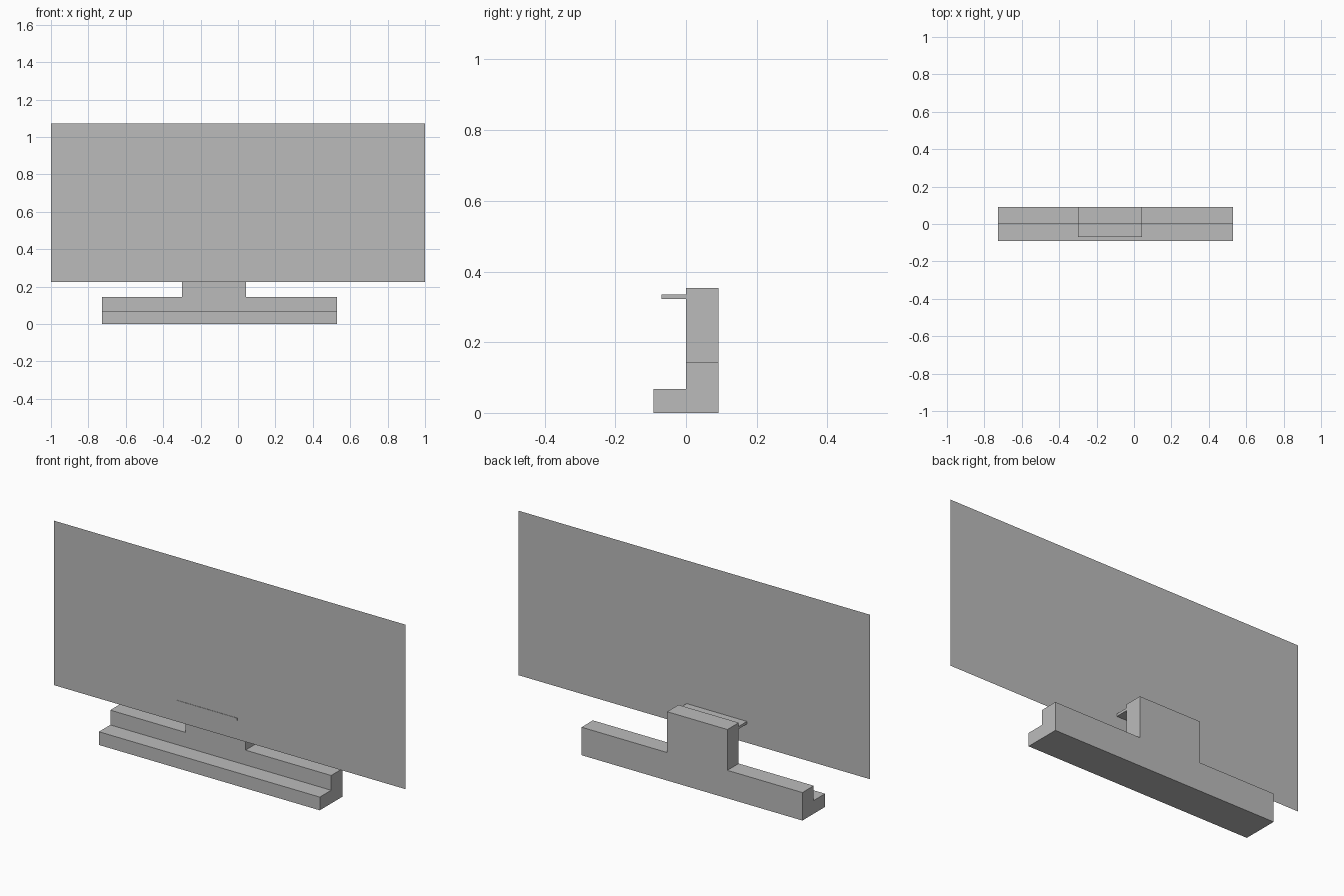
import bpy
import bmesh

cube = bpy.data.objects.get("Cube")
if cube:
    bpy.data.objects.remove(cube, do_unlink=True)

grey = bpy.data.materials.new("plain_grey")
grey.use_nodes = True
colour = (0.5, 0.5, 0.5, 1)
grey.diffuse_color = colour
grey.node_tree.nodes["Principled BSDF"].inputs["Base Color"].default_value = colour


def extrude_outline(name, outline, y_front, depth):
    """Make a front-facing outline of (x, z) points and extrude it backwards."""
    bm = bmesh.new()
    face = bm.faces.new([bm.verts.new((x, y_front, z)) for x, z in outline])
    if depth:
        result = bmesh.ops.extrude_face_region(bm, geom=[face], use_keep_orig=True)
        moved = [v for v in result["geom"] if isinstance(v, bmesh.types.BMVert)]
        bmesh.ops.translate(bm, verts=moved, vec=(0, depth, 0))
        bmesh.ops.recalc_face_normals(bm, faces=bm.faces)
    mesh = bpy.data.meshes.new(name)
    bm.to_mesh(mesh)
    bm.free()
    mesh.materials.append(grey)
    obj = bpy.data.objects.new(name, mesh)
    bpy.context.collection.objects.link(obj)
    return obj


def rectangle(left, right, bottom, top):
    return [(left, bottom), (right, bottom), (right, top), (left, top)]


base_left, base_right = -0.727, 0.53
neck_left, neck_right = -0.3, 0.043
half_depth = 0.092
base_top, neck_top = 0.144, 0.354

# Rear base with the raised neck, as one solid
extrude_outline("base_and_neck", [
    (base_left, 0), (base_right, 0), (base_right, base_top),
    (neck_right, base_top), (neck_right, neck_top),
    (neck_left, neck_top), (neck_left, base_top), (base_left, base_top),
], 0, half_depth)

# Low step along the front of the base
extrude_outline("front_step", rectangle(base_left, base_right, 0, 0.068),
                -half_depth, half_depth)

# Thin bracket reaching from the neck to the screen
extrude_outline("screen_bracket", rectangle(neck_left, neck_right, 0.322, 0.335),
                -0.069, 0.069)

# Flat screen sheet
extrude_outline("screen", rectangle(-1, 1, 0.225, 1.071), -0.067, 0)
